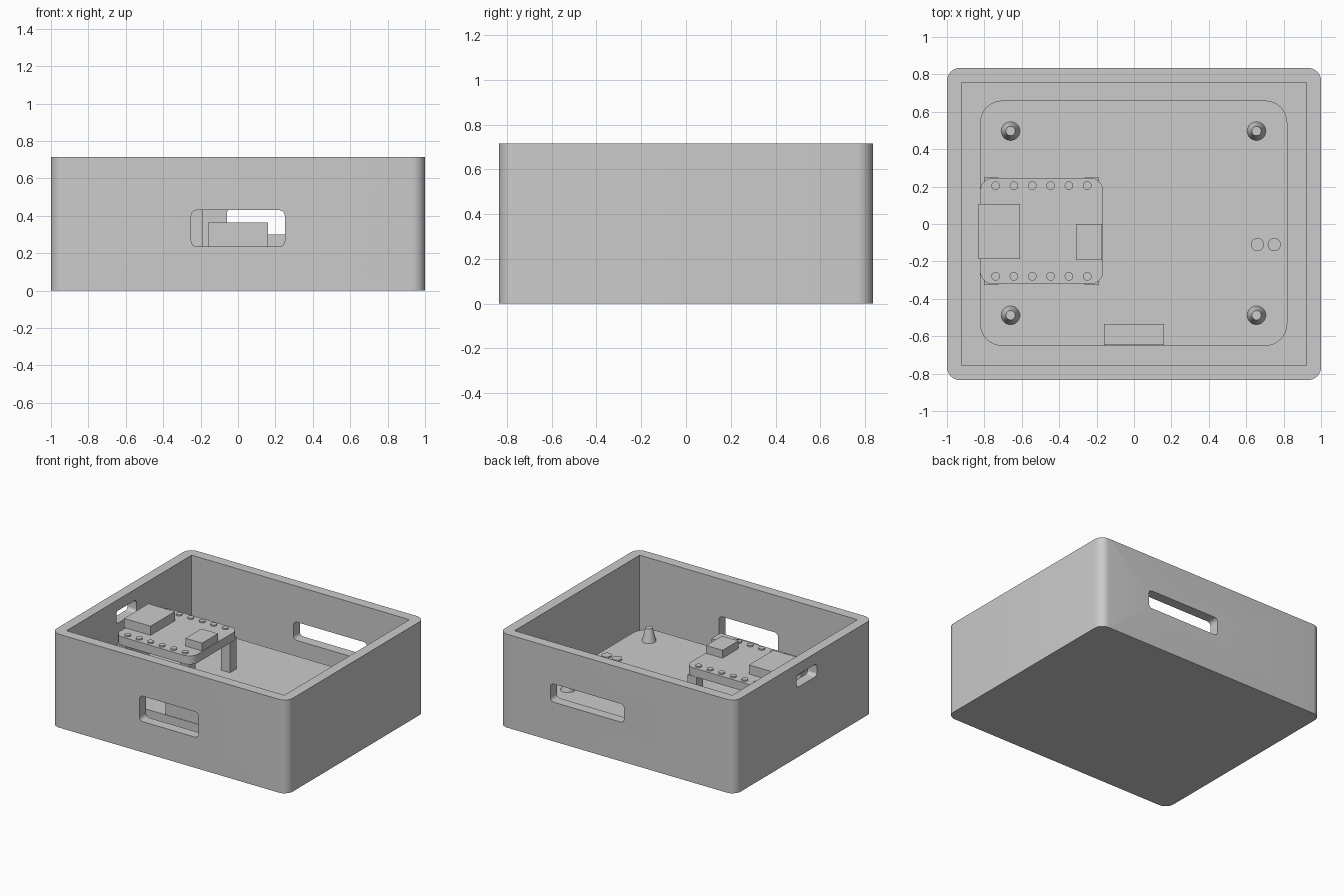
import bpy
import bmesh
import math
from mathutils import Matrix

if "Cube" in bpy.data.objects:
    bpy.data.objects.remove(bpy.data.objects["Cube"])

grey = bpy.data.materials.new("plain grey")
grey.use_nodes = True
colour = (0.6, 0.6, 0.6, 1)
grey.diffuse_color = colour
grey.node_tree.nodes["Principled BSDF"].inputs["Base Color"].default_value = colour


def activate(ob):
    bpy.ops.object.select_all(action="DESELECT")
    ob.select_set(True)
    bpy.context.view_layer.objects.active = ob


def finish(name, bm):
    bmesh.ops.recalc_face_normals(bm, faces=bm.faces)
    mesh = bpy.data.meshes.new(name)
    bm.to_mesh(mesh)
    bm.free()
    ob = bpy.data.objects.new(name, mesh)
    bpy.context.collection.objects.link(ob)
    mesh.materials.append(grey)
    activate(ob)
    bpy.ops.object.shade_smooth_by_angle(angle=math.radians(35))
    return ob


def block(name, xs, ys, zs, radius=0, axis=2):
    """Box between limits, with the edges along one axis rounded."""
    bm = bmesh.new()
    bmesh.ops.create_cube(bm, size=1)
    for v in bm.verts:
        for i, (lo, hi) in enumerate((xs, ys, zs)):
            v.co[i] = lo if v.co[i] < 0 else hi
    if radius:
        edges = [e for e in bm.edges
                 if abs((e.verts[0].co - e.verts[1].co).normalized()[axis]) > 0.9]
        bmesh.ops.bevel(bm, geom=edges, offset=radius, segments=8,
                        profile=0.5, affect="EDGES")
    return finish(name, bm)


def cone(name, x, y, z0, z1, r0, r1, sides=32):
    bm = bmesh.new()
    bmesh.ops.create_cone(bm, cap_ends=True, segments=sides, radius1=r0, radius2=r1,
                          depth=z1 - z0,
                          matrix=Matrix.Translation((x, y, (z0 + z1) / 2)))
    return finish(name, bm)


# Open case, hollowed out and pierced by three slots
case = block("case", (-1, 1), (-0.835, 0.835), (0, 0.715), 0.07)
cutters = [
    block("cavity", (-0.923, 0.923), (-0.757, 0.757), (0.08, 1)),
    block("front_slot", (-0.25, 0.25), (-0.9, -0.7), (0.235, 0.43), 0.03, 1),
    block("back_slot", (-0.06, 0.565), (0.7, 0.9), (0.3, 0.44), 0.03, 1),
    block("side_slot", (-1.1, -0.88), (-0.155, 0.09), (0.535, 0.63), 0.025, 0),
]
for cutter in cutters:
    activate(case)
    mod = case.modifiers.new("cut", "BOOLEAN")
    mod.operation = "DIFFERENCE"
    mod.solver = "EXACT"
    mod.object = cutter
    bpy.ops.object.modifier_apply(modifier=mod.name)
    bpy.data.objects.remove(cutter)
activate(case)
bpy.ops.object.shade_smooth_by_angle(angle=math.radians(35))

# Main board with its connector and two low pads
board_top = 0.235
block("main_board", (-0.823, 0.82), (-0.652, 0.66), (0.165, board_top), 0.12)
block("front_connector", (-0.16, 0.16), (-0.648, -0.535), (board_top, 0.365))
for x in (0.66, 0.75):
    cone("main_board_pad", x, -0.11, board_top, board_top + 0.01, 0.035, 0.035)

# Posts with tapered pegs that hold the main board
for x in (-0.66, 0.655):
    for y in (-0.488, 0.497):
        cone("board_post", x, y, 0.08, 0.17, 0.05, 0.05)
        cone("board_peg", x, y, board_top, 0.335, 0.05, 0.025)

# Raised small board on four square legs
small_top = 0.545
block("small_board", (-0.823, -0.165), (-0.322, 0.247), (0.48, small_top), 0.07)
for x in (-0.803, -0.265):
    for y in (-0.326, 0.171):
        block("small_board_leg", (x, x + 0.078), (y, y + 0.078), (0.2, 0.481))
block("side_connector", (-0.835, -0.61), (-0.187, 0.108), (small_top, 0.615))
block("small_chip", (-0.31, -0.17), (-0.192, 0.0), (small_top, 0.605))

# Two rows of pins on the small board
for row in (-0.28, 0.205):
    for i in range(6):
        cone("pin", -0.74 + 0.098 * i, row, small_top, small_top + 0.01, 0.023, 0.023, 16)
